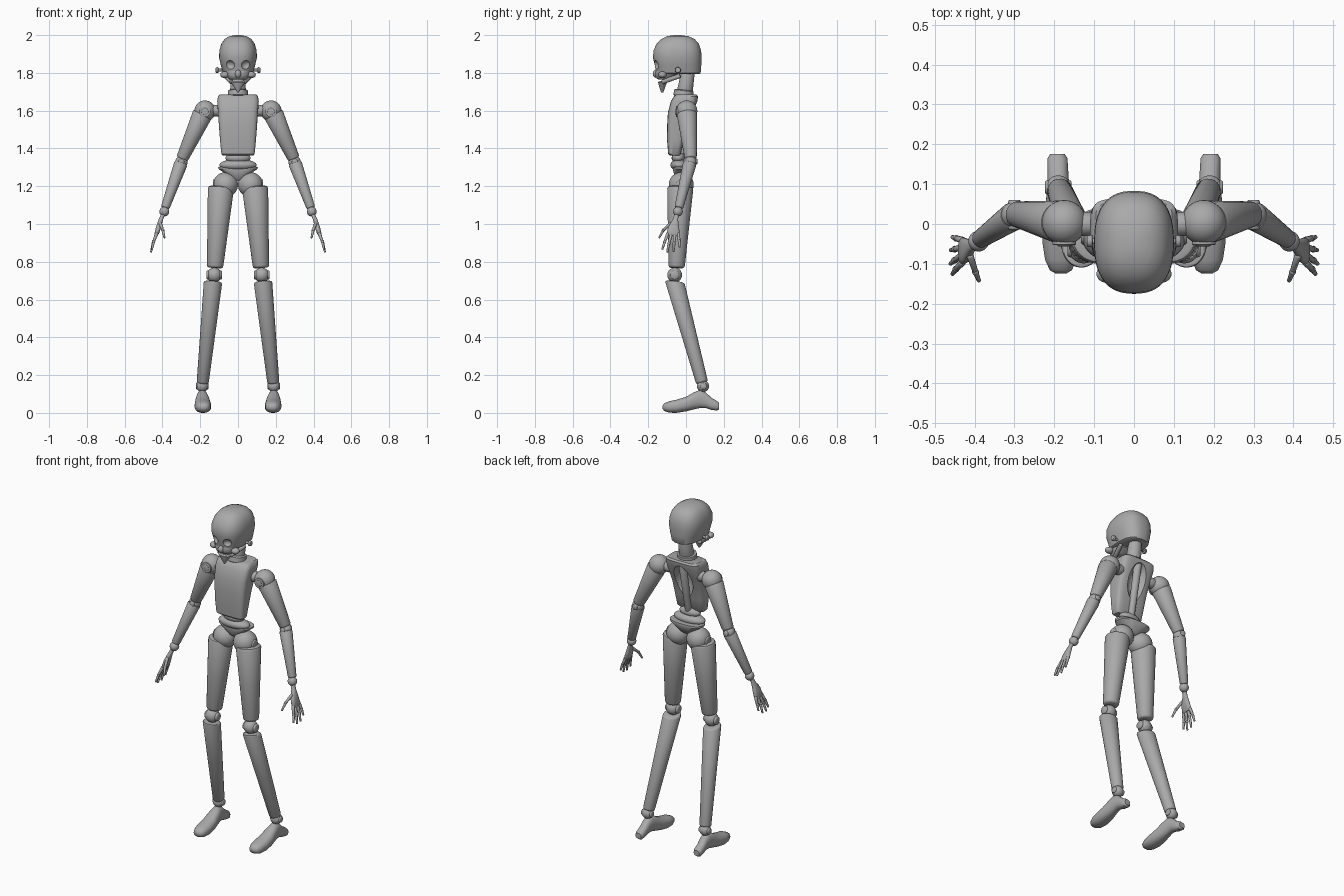
import bpy, bmesh
from math import cos, sin, pi, copysign
from mathutils import Vector as V

cube = bpy.data.objects.get("Cube")
if cube:
    bpy.data.objects.remove(cube, do_unlink=True)

grey = bpy.data.materials.new("plain_grey")
grey.use_nodes = True
grey.diffuse_color = (0.4, 0.4, 0.4, 1)
grey.node_tree.nodes["Principled BSDF"].inputs["Base Color"].default_value = (0.4, 0.4, 0.4, 1)
parts = []
X, Y, Z = V((1, 0, 0)), V((0, 1, 0)), V((0, 0, 1))


def finish(name, bm):
    bmesh.ops.recalc_face_normals(bm, faces=bm.faces)
    me = bpy.data.meshes.new(name)
    bm.to_mesh(me)
    bm.free()
    ob = bpy.data.objects.new(name, me)
    bpy.context.collection.objects.link(ob)
    me.materials.append(grey)
    parts.append(ob)
    return ob


def loft(name, rings, power=2, sides=32):
    """Skin a row of superellipse rings, each (centre, u radius, v radius)."""
    bm = bmesh.new()
    loops = []
    for c, u, v in rings:
        loop = []
        for i in range(sides):
            a = 2 * pi * (i + 0.5) / sides
            ca, sa = cos(a), sin(a)
            loop.append(bm.verts.new(c + u * copysign(abs(ca) ** (2 / power), ca)
                                     + v * copysign(abs(sa) ** (2 / power), sa)))
        loops.append(loop)
    for p, q in zip(loops, loops[1:]):
        for i in range(sides):
            j = (i + 1) % sides
            bm.faces.new((p[i], p[j], q[j], q[i]))
    bm.faces.new(loops[0])
    bm.faces.new(loops[-1])
    return finish(name, bm)


def stack(name, rows, power=2):
    """Upright body from rows of (z, half width, front y, back y)."""
    return loft(name, [(V((0, (f + b) / 2, z)), X * w, Y * (b - f) / 2)
                       for z, w, f, b in rows], power, 48)


def limb(name, a, b, ra, rb, slant=0, flat=1, sides=28):
    """Tapered limb with softened ends; slant tilts the upper end."""
    a, b = V(a), V(b)
    d = (b - a).normalized()
    ref = Y if abs(d.x) > 0.9 else X
    u = (ref - d * ref.dot(d)).normalized()
    v = d.cross(u)
    e = min(0.12, 0.3 * min(ra, rb) / (b - a).length)
    rings = []
    for t, k in ((0, 0.8), (e * 0.3, 0.93), (e, 1), (0.5, 1), (1 - e, 1), (1 - e * 0.3, 0.93), (1, 0.8)):
        r = k * (ra + (rb - ra) * t)
        rings.append((a.lerp(b, t), u * r * flat, (v + d * slant * (1 - t)) * r))
    return loft(name, rings, 2, sides)


def ball(name, c, r, scale=(1, 1, 1)):
    bm = bmesh.new()
    bmesh.ops.create_uvsphere(bm, u_segments=32, v_segments=18, radius=r)
    bmesh.ops.scale(bm, vec=scale, verts=bm.verts)
    bmesh.ops.translate(bm, vec=c, verts=bm.verts)
    return finish(name, bm)


def carve(ob, cutter):
    mod = ob.modifiers.new("carve", "BOOLEAN")
    mod.operation, mod.solver, mod.object = "DIFFERENCE", "EXACT", cutter
    bpy.context.view_layer.objects.active = ob
    bpy.ops.object.modifier_apply(modifier=mod.name)
    parts.remove(cutter)
    bpy.data.objects.remove(cutter, do_unlink=True)


# Head
skull = stack("skull", [(1.795, .07, -.15, .074), (1.80, .08, -.158, .078), (1.84, .091, -.165, .081),
                        (1.88, .1, -.175, .083), (1.92, .099, -.172, .08), (1.955, .088, -.155, .068),
                        (1.98, .07, -.13, .045), (1.994, .045, -.1, .012), (2.0, .015, -.065, -.03)], 2.5)
for s in (-1, 1):
    carve(skull, ball("socket_cutter", (s * .046, -.172, 1.84), .03, (1, 1, .9)))
stack("upper_jaw", [(1.765, .045, -.145, -.09), (1.77, .05, -.155, -.075), (1.79, .064, -.165, -.04),
                    (1.81, .068, -.16, -.04)], 2.4)
ball("nose", (0, -.16, 1.795), .016, (1, 1, 1.3))
stack("chin", [(1.697, .004, -.132, -.12), (1.725, .022, -.142, -.11), (1.75, .04, -.148, -.1),
               (1.757, .036, -.14, -.1)])

# Neck and torso
limb("neck", (0, -.01, 1.68), (0, .014, 1.82), .044, .034)
limb("neck_ring", (0, -.014, 1.675), (0, -.01, 1.71), .054, .052)
chest = stack("chest", [(1.362, .08, -.085, -.035), (1.37, .088, -.094, -.028), (1.44, .095, -.1, -.012),
                        (1.52, .101, -.1, .008), (1.59, .106, -.096, .036), (1.65, .11, -.08, .06),
                        (1.676, .106, -.064, .064), (1.685, .096, -.052, .056)], 4.5)
carve(chest, ball("back_cutter", (0, .065, 1.53), .12, (.55, .78, 1.05)))
limb("spine", (0, -.04, 1.28), (0, .035, 1.67), .018, .022)
ball("abdomen", (0, -.035, 1.312), .045, (2.2, 1.05, .7))
ball("waist", (0, -.04, 1.35), .03, (2.2, 1.2, 1))
stack("pelvis", [(1.23, .02, -.045, .0), (1.24, .036, -.055, .015), (1.265, .065, -.064, .03),
                 (1.292, .104, -.07, .042), (1.302, .105, -.068, .04)], 2.6)

for side, s in (("left", 1), ("right", -1)):
    def n(part):
        return side + "_" + part

    def p(x, y, z):
        return V((s * x, y, z))

    # Jaw side and hinge
    limb(n("jaw_bar"), p(.068, -.03, 1.785), p(.035, -.125, 1.752), .012, .012)
    limb(n("jaw_hinge"), p(.07, -.043, 1.815), p(.112, -.043, 1.815), .007, .007)
    limb(n("hinge_cap"), p(.104, -.043, 1.815), p(.118, -.043, 1.815), .016, .014)
    ball(n("cheekbone"), p(.07, -.125, 1.79), .022, (1.1, 1, .8))

    # Arm
    limb(n("shoulder_axle"), p(.09, 0, 1.6), p(.15, 0, 1.6), .03, .03)
    ball(n("shoulder_ball"), p(.175, .004, 1.598), .056)
    for k, r in enumerate((.03, .018)):
        limb(n("shoulder_pin_%d" % k), p(.175, -.04, 1.595), p(.175, -.053 - k * .003, 1.595), r, r)
    limb(n("upper_arm"), p(.186, .005, 1.585), p(.296, .025, 1.345), .054, .032)
    ball(n("elbow_ball"), p(.3, .023, 1.328), .033)
    limb(n("elbow_pin"), p(.3, -.014, 1.33), p(.3, .06, 1.33), .016, .016)
    limb(n("forearm"), p(.302, .02, 1.322), p(.386, -.038, 1.085), .036, .023)
    ball(n("wrist_ball"), p(.39, -.043, 1.066), .026)

    # Hand
    loft(n("palm"), [(p(.395, -.048, 1.055), X * .011, Y * .012), (p(.408, -.056, 1.025), X * .012, Y * .014),
                     (p(.42, -.066, .985), X * .014, Y * .029), (p(.43, -.068, .95), X * .012, Y * .035),
                     (p(.433, -.068, .94), X * .008, Y * .03)], 2.5, 20)
    digits = {"index": ((.43, -.096, .952), (.447, -.113, .905), (.456, -.126, .865)),
              "middle": ((.432, -.078, .948), (.45, -.091, .896), (.461, -.1, .85)),
              "ring": ((.432, -.059, .946), (.45, -.063, .897), (.46, -.066, .853)),
              "little": ((.43, -.041, .952), (.446, -.036, .91), (.456, -.033, .876)),
              "thumb": ((.412, -.078, 1.005), (.398, -.12, .967), (.389, -.143, .926))}
    for d, (a, b, c) in digits.items():
        limb(n(d + "_base"), p(*a), p(*b), .009, .007, sides=12)
        limb(n(d + "_tip"), p(*b), p(*c), .0075, .005, sides=12)
        ball(n(d + "_knuckle"), p(*b), .0085)

    # Leg
    ball(n("hip_ball"), p(.066, -.025, 1.208), .066)
    limb(n("hip_pin"), p(.1, -.025, 1.21), p(.133, -.025, 1.21), .026, .026)
    limb(n("thigh"), p(.09, -.03, 1.198), p(.122, -.05, .768), .07, .043)
    ball(n("knee_ball"), p(.126, -.06, .73), .039)
    limb(n("knee_pin"), p(.085, -.06, .73), p(.167, -.06, .73), .024, .024)
    limb(n("shin"), p(.132, -.06, .695), p(.187, .085, .16), .049, .032, slant=-.4)
    ball(n("ankle_ball"), p(.19, .09, .142), .032)
    limb(n("ankle_pin"), p(.157, .092, .142), p(.223, .092, .142), .018, .018)

    # Foot: rows of (y, bottom, top, half width)
    rows = [(-.124, .022, .038, .014), (-.116, .01, .05, .028), (-.09, .001, .062, .039),
            (-.05, 0, .07, .044), (0, .008, .085, .042), (.04, .018, .108, .036), (.075, .026, .122, .03),
            (.105, .026, .108, .027), (.135, .016, .08, .026), (.165, .012, .062, .025), (.176, .02, .052, .018)]
    loft(n("foot"), [(p(.187 + y * .03, y, (lo + hi) / 2), X * w, Z * (hi - lo) / 2)
                     for y, lo, hi, w in rows], 2.3)

# Smooth shading with crisp rims
bpy.ops.object.select_all(action="DESELECT")
for ob in parts:
    ob.select_set(True)
bpy.context.view_layer.objects.active = parts[0]
bpy.ops.object.shade_smooth_by_angle(angle=0.7)
